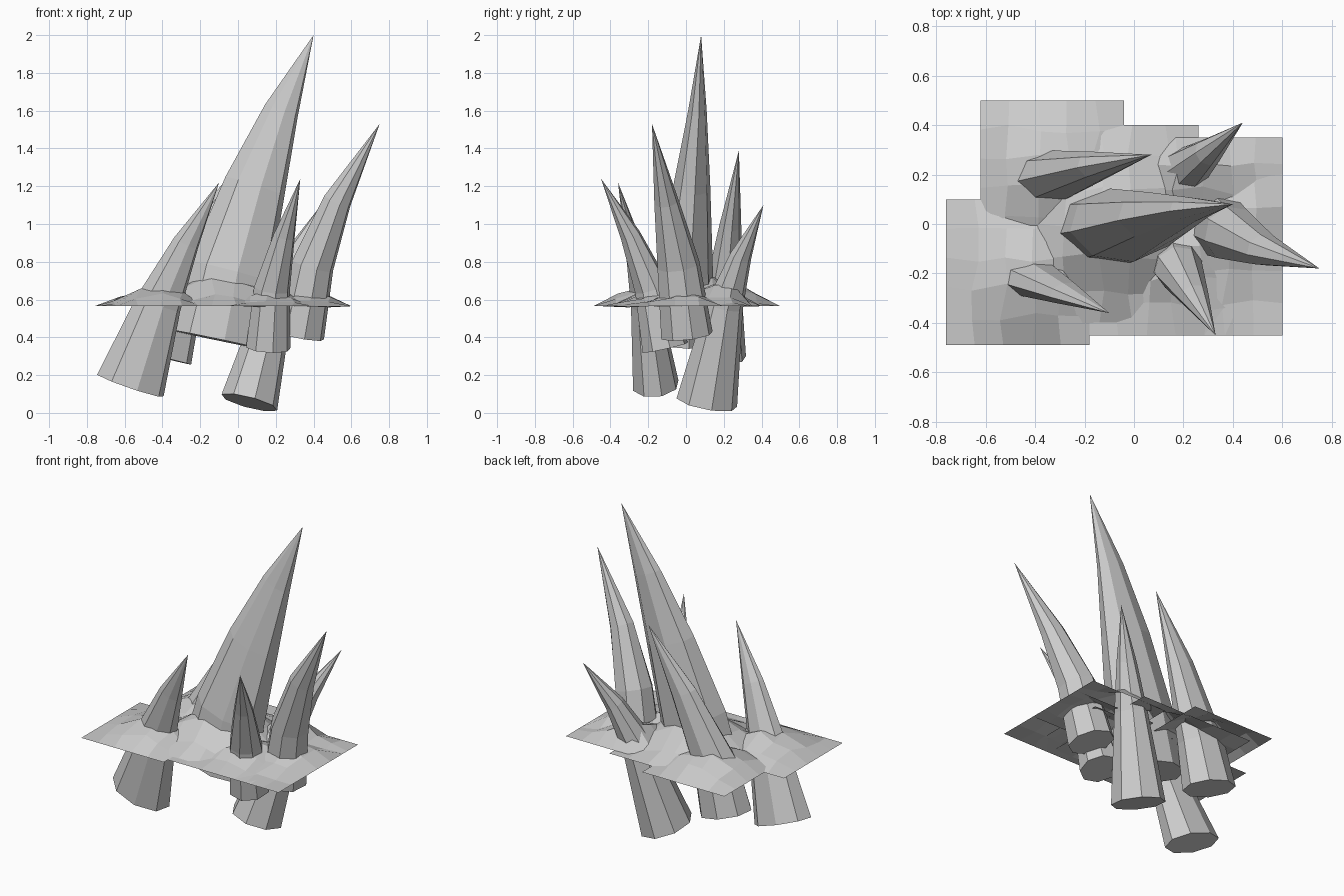
import bpy, bmesh, math, random
from mathutils import Vector

if "Cube" in bpy.data.objects:
    bpy.data.objects.remove(bpy.data.objects["Cube"])

random.seed(4)
SIDES = 8


def add_mesh(name, bm):
    bmesh.ops.recalc_face_normals(bm, faces=bm.faces)
    me = bpy.data.meshes.new(name)
    bm.to_mesh(me)
    bm.free()
    ob = bpy.data.objects.new(name, me)
    bpy.context.collection.objects.link(ob)
    return ob


def spike(name, rings, tip, phase=0.2):
    """Rings are (x, y, z, radius along lean, radius across); closed base, pointed tip."""
    bm = bmesh.new()
    pts = [Vector(r[:3]) for r in rings] + [Vector(tip)]
    loops = []
    for i, r in enumerate(rings):
        t = (pts[i + 1] - pts[max(i - 1, 0)]).normalized()
        v = t.cross(Vector((1, 0, 0))).normalized()
        u = v.cross(t)
        loop = []
        for k in range(SIDES):
            a = phase + math.tau * k / SIDES
            loop.append(bm.verts.new(pts[i] + u * r[3] * math.cos(a) + v * r[4] * math.sin(a)))
        loops.append(loop)
    end = bm.verts.new(tip)
    bm.faces.new(loops[0])
    for k in range(SIDES):
        j = (k + 1) % SIDES
        for a, b in zip(loops, loops[1:]):
            bm.faces.new((a[k], a[j], b[j], b[k]))
        bm.faces.new((loops[-1][k], loops[-1][j], end))
    return add_mesh(name, bm)


def ground(name, x0, x1, y0, y1, centre, height, spread, n=5):
    """Thin faceted sheet with a mound pushed up around a spike."""
    bm = bmesh.new()
    grid = []
    for j in range(n + 1):
        row = []
        for i in range(n + 1):
            x, y = x0 + (x1 - x0) * i / n, y0 + (y1 - y0) * j / n
            z = 0.565
            if i not in (0, n) and j not in (0, n):
                x += random.uniform(-0.02, 0.02)
                y += random.uniform(-0.02, 0.02)
                d = math.hypot(x - centre[0], y - centre[1]) / spread
                z += height * max(0, 1 - d) + random.uniform(-0.01, 0.012)
            row.append(bm.verts.new((x, y, z)))
        grid.append(row)
    for j in range(n):
        for i in range(n):
            bm.faces.new((grid[j][i], grid[j][i + 1], grid[j + 1][i + 1], grid[j + 1][i]))
    return add_mesh(name, bm)


# leaning spikes
spike("main_spike", [(-0.12, -0.015, 0.39, 0.25, 0.165), (-0.045, -0.005, 0.75, 0.225, 0.15),
                     (0.09, 0.03, 1.20, 0.167, 0.10), (0.23, 0.06, 1.60, 0.094, 0.05)], (0.40, 0.08, 2.0))
spike("right_spike", [(0.325, 0.005, 0.41, 0.135, 0.14), (0.395, -0.04, 0.78, 0.115, 0.115),
                      (0.525, -0.105, 1.12, 0.077, 0.066)], (0.75, -0.18, 1.53))
spike("front_spike", [(0.16, -0.11, 0.345, 0.12, 0.125), (0.18, -0.18, 0.66, 0.098, 0.095),
                      (0.245, -0.295, 0.94, 0.058, 0.055)], (0.33, -0.45, 1.24))
spike("front_left_spike", [(-0.57, -0.16, 0.145, 0.19, 0.125), (-0.42, -0.215, 0.58, 0.125, 0.08),
                           (-0.275, -0.28, 0.90, 0.072, 0.045)], (-0.10, -0.36, 1.22))
spike("back_left_spike", [(-0.41, 0.185, 0.295, 0.17, 0.135), (-0.34, 0.19, 0.58, 0.15, 0.11),
                          (-0.15, 0.235, 1.0, 0.09, 0.058)], (0.07, 0.28, 1.39))
spike("back_right_spike", [(0.06, 0.11, 0.055, 0.155, 0.165), (0.195, 0.205, 0.57, 0.095, 0.10),
                           (0.30, 0.29, 0.83, 0.058, 0.058)], (0.44, 0.41, 1.10))

# overlapping ground sheets broken up by the spikes
ground("front_left_ground", -0.76, -0.18, -0.49, 0.10, (-0.43, -0.20), 0.12, 0.33)
ground("back_left_ground", -0.62, -0.04, -0.09, 0.50, (-0.35, 0.21), 0.14, 0.33)
ground("main_ground", -0.54, 0.26, -0.40, 0.40, (-0.09, 0.0), 0.24, 0.38, 6)
ground("front_ground", -0.18, 0.40, -0.45, 0.13, (0.17, -0.14), 0.10, 0.28)
ground("right_ground", 0.02, 0.60, -0.45, 0.20, (0.36, -0.01), 0.10, 0.28)
ground("back_right_ground", 0.06, 0.60, -0.19, 0.35, (0.20, 0.20), 0.15, 0.30)
